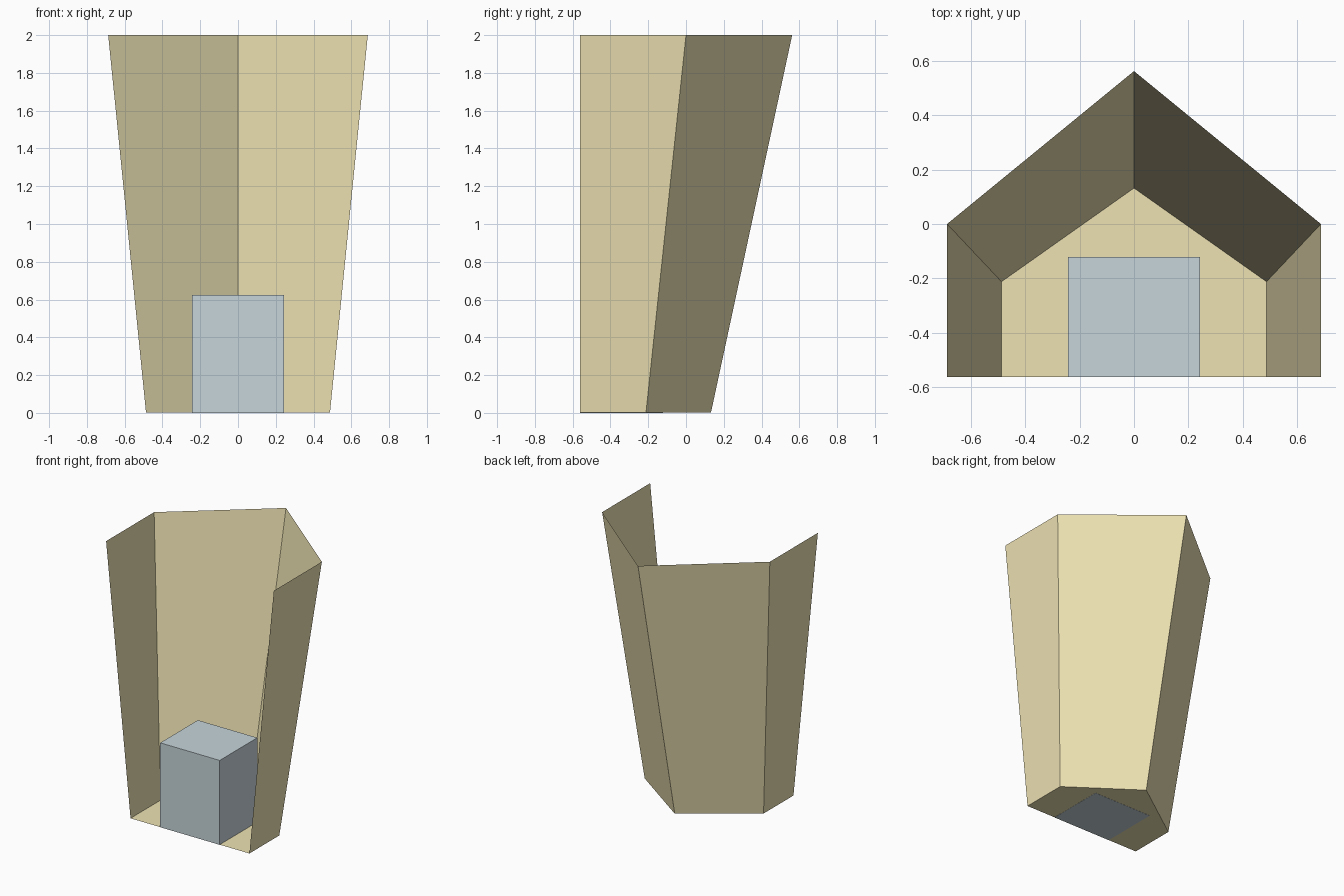
import bpy, bmesh

if "Cube" in bpy.data.objects:
    bpy.data.objects.remove(bpy.data.objects["Cube"])


def material(name, color):
    mat = bpy.data.materials.new(name)
    mat.diffuse_color = color
    mat.use_nodes = True
    mat.node_tree.nodes["Principled BSDF"].inputs["Base Color"].default_value = mat.diffuse_color
    return mat


def add_object(name, bm, mat):
    mesh = bpy.data.meshes.new(name)
    bm.to_mesh(mesh)
    bm.free()
    obj = bpy.data.objects.new(name, mesh)
    bpy.context.collection.objects.link(obj)
    mesh.materials.append(mat)
    return obj


def outline(bm, half_width, front, corner, back, z):
    # Five-sided outline running from the front right round to the front left
    right = [(half_width, front), (half_width, corner)]
    left = [(-x, y) for x, y in reversed(right)]
    return [bm.verts.new((x, y, z)) for x, y in right + [(0, back)] + left]


wood = material("pale_wood", (0.85, 0.76, 0.45, 1))
blue = material("grey_blue", (0.57, 0.66, 0.70, 1))

# Booth shell: floor and flaring walls, open at the front and top
bm = bmesh.new()
low = outline(bm, 0.487, -0.562, -0.212, 0.132, 0.001)
high = outline(bm, 0.687, -0.562, 0.0, 0.562, 2.0)
bm.faces.new(reversed(low))
for i in range(4):
    bm.faces.new((low[i], low[i + 1], high[i + 1], high[i]))
add_object("booth_shell", bm, wood)

# Seat block standing at the front edge of the floor
bm = bmesh.new()
bmesh.ops.create_cube(bm, size=1)
bmesh.ops.scale(bm, vec=(0.487, 0.44, 0.625), verts=bm.verts)
bmesh.ops.translate(bm, vec=(0, -0.342, 0.3125), verts=bm.verts)
add_object("seat_block", bm, blue)
